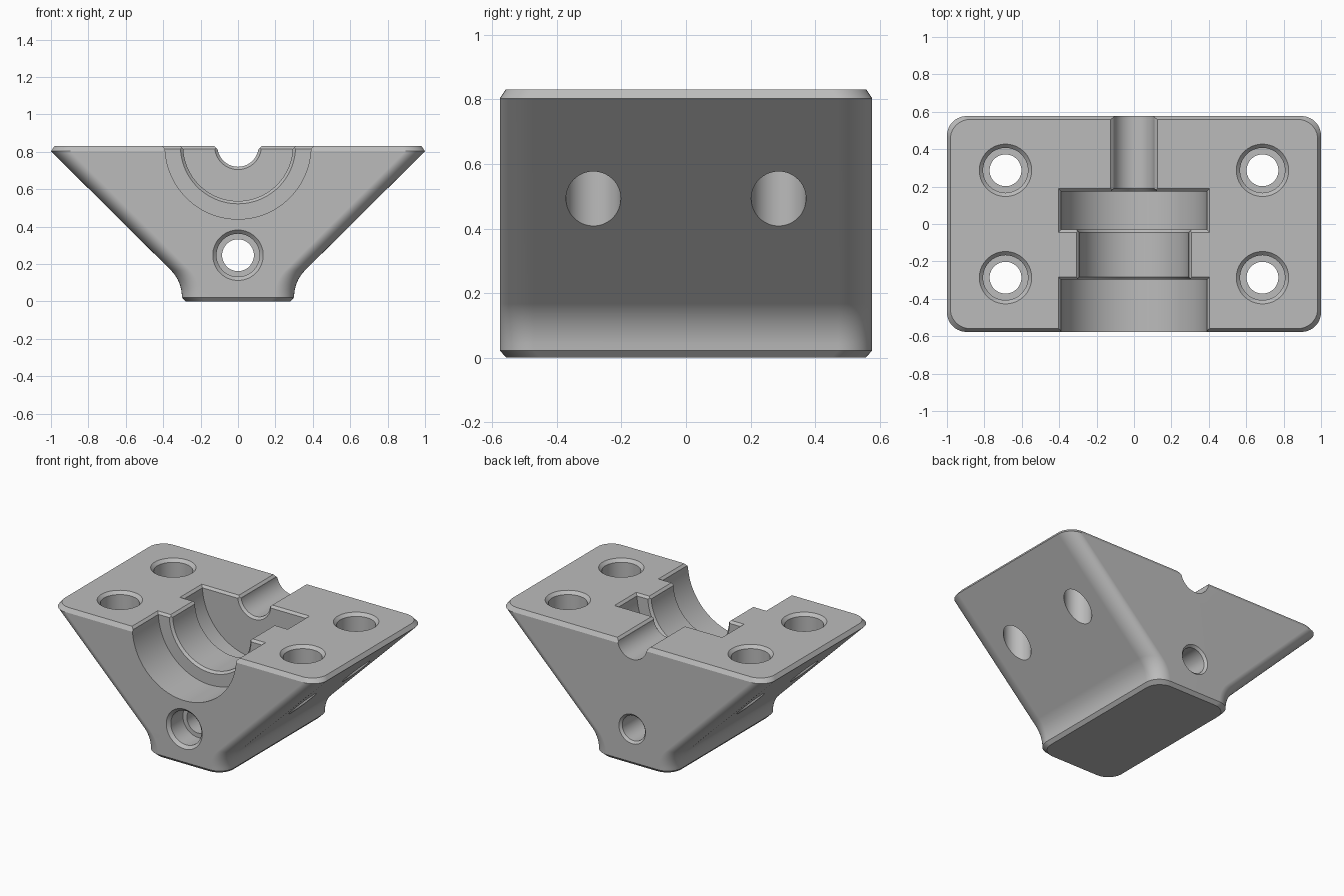
import bpy, bmesh, math
from mathutils import Vector

if "Cube" in bpy.data.objects:
    bpy.data.objects.remove(bpy.data.objects["Cube"], do_unlink=True)

HALF_DEPTH = 0.577
TOP = 0.83
BEVEL = 0.015

grey = bpy.data.materials.new("plain_grey")
grey.use_nodes = True
colour = (0.5, 0.5, 0.5, 1)
grey.diffuse_color = colour
grey.node_tree.nodes["Principled BSDF"].inputs["Base Color"].default_value = colour


def loft(name, rings):
    """Closed solid through a list of equal-length point rings."""
    bm = bmesh.new()
    loops = [[bm.verts.new(p) for p in ring] for ring in rings]
    n = len(loops[0])
    for a, b in zip(loops, loops[1:]):
        for i in range(n):
            j = (i + 1) % n
            bm.faces.new((a[i], a[j], b[j], b[i]))
    bm.faces.new(loops[0])
    bm.faces.new(loops[-1])
    bmesh.ops.recalc_face_normals(bm, faces=bm.faces)
    mesh = bpy.data.meshes.new(name)
    bm.to_mesh(mesh)
    bm.free()
    obj = bpy.data.objects.new(name, mesh)
    mesh.materials.append(grey)
    bpy.context.collection.objects.link(obj)
    return obj


def rounded_rect(hx, hy, z, r, steps=10):
    ring = []
    for k, (sx, sy) in enumerate(((1, 1), (-1, 1), (-1, -1), (1, -1))):
        for i in range(steps + 1):
            a = math.pi / 2 * (k + i / steps)
            ring.append((sx * (hx - r) + r * math.cos(a),
                         sy * (hy - r) + r * math.sin(a), z))
    return ring


def lathe(name, origin, axis, profile, sides=64):
    """Turned solid; profile holds (distance along axis, radius)."""
    axis = Vector(axis)
    u = Vector((1, 0, 0))
    v = axis.cross(u)
    rings = []
    for d, r in profile:
        centre = Vector(origin) + axis * d
        rings.append([centre + r * (u * math.cos(t) + v * math.sin(t))
                      for t in (2 * math.pi * i / sides for i in range(sides))])
    return loft(name, rings)


def pocket_bevel(name, r, y0, y1):
    """Flared slot that chamfers the upper edges of a bore section."""
    rings = []
    for z, grow in ((TOP - BEVEL, 0), (TOP + BEVEL, 2 * BEVEL)):
        x, a, b = r + grow, y0 - grow, y1 + grow
        rings.append([(-x, a, z), (x, a, z), (x, b, z), (-x, b, z)])
    return loft(name, rings)


# Body: narrow foot, concave fillet, 45 degree flanks, chamfered top
R = 0.2
sections = [(0, 0.28, HALF_DEPTH - 0.02), (0.022, 0.3, HALF_DEPTH)]
for i in range(1, 9):
    t = math.pi / 4 * i / 8
    sections.append((0.025 + R * math.sin(t), 0.3 + R * (1 - math.cos(t)), HALF_DEPTH))
sections += [(0.803, 1.0, HALF_DEPTH), (TOP, 0.982, HALF_DEPTH - 0.018)]
body = loft("clamp_block", [rounded_rect(hx, hy, z, 0.105) for z, hx, hy in sections])

# Stepped half-round bore along the depth
WIDE, NECK, SMALL = 0.39, 0.293, 0.11
Y_NECK, Y_REAR, Y_SMALL = -0.298, -0.03, 0.175
bore = [(-0.7, WIDE), (Y_NECK, WIDE), (Y_NECK, NECK + BEVEL), (Y_NECK + BEVEL, NECK),
        (Y_REAR - BEVEL, NECK), (Y_REAR, NECK + BEVEL), (Y_REAR, WIDE),
        (Y_SMALL, WIDE), (Y_SMALL, SMALL + BEVEL), (Y_SMALL + BEVEL, SMALL), (0.7, SMALL)]
cutters = [lathe("bore_cutter", (0, 0, TOP), (0, 1, 0), bore, 96)]

# Chamfers on the bore's upper edges
for label, r, y0, y1 in (("front", WIDE, -0.7, Y_NECK), ("neck", NECK, Y_NECK - 0.06, Y_REAR + 0.06),
                         ("rear", WIDE, Y_REAR, Y_SMALL), ("outlet", SMALL, 0.1, 0.7)):
    cutters.append(pocket_bevel(label + "_bevel_cutter", r, y0, y1))

# Counterbored vertical bolt holes
bolt = [(-0.05, 0.19), (0.02, 0.12), (0.15, 0.12), (0.15, 0.085), (0.9, 0.085)]
for sx in (-1, 1):
    for sy in (-1, 1):
        cutters.append(lathe("bolt_hole_cutter", (sx * 0.687, sy * 0.287, TOP), (0, 0, -1), bolt))

# Counterbored cross hole from front to back
depth = 2 * HALF_DEPTH
cross = [(-0.05, 0.185), (0.02, 0.115), (0.15, 0.115), (0.15, 0.085),
         (depth - 0.015, 0.085), (depth + 0.05, 0.15)]
cutters.append(lathe("cross_hole_cutter", (0, -HALF_DEPTH, 0.247), (0, 1, 0), cross))

# Cut everything, then drop the cutters
bpy.ops.object.select_all(action='DESELECT')
body.select_set(True)
bpy.context.view_layer.objects.active = body
for cutter in cutters:
    cutter.hide_render = True
    mod = body.modifiers.new("cut", 'BOOLEAN')
    mod.operation = 'DIFFERENCE'
    mod.solver = 'EXACT'
    mod.object = cutter
    bpy.ops.object.modifier_apply(modifier=mod.name)
    bpy.data.objects.remove(cutter, do_unlink=True)

# Smooth curves, crisp edges, clean flats
bpy.ops.object.shade_smooth_by_angle(angle=math.radians(25))
weighted = body.modifiers.new("flat_normals", 'WEIGHTED_NORMAL')
weighted.keep_sharp = True
